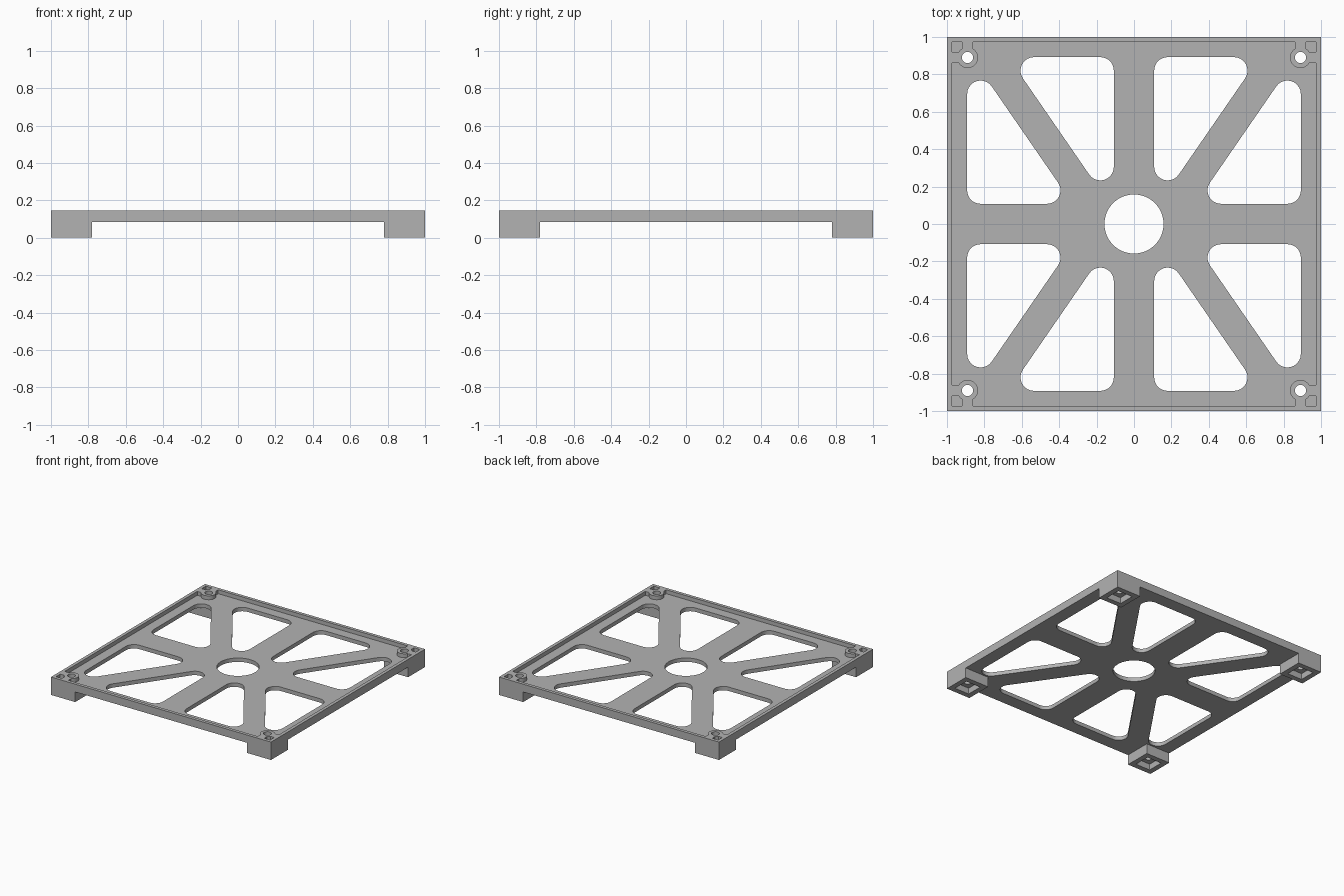
import bpy, bmesh, math
from mathutils import Vector

old = bpy.data.objects.get("Cube")
if old:
    bpy.data.objects.remove(old, do_unlink=True)

TOP, FLOOR, UNDER = 0.147, 0.115, 0.083   # rim top, tray floor, tray underside
SCREW = 0.89                              # corner screw position
MIRRORS = [(sx, sy) for sx in (1, -1) for sy in (1, -1)]

grey = bpy.data.materials.new("plain grey")
grey.use_nodes = True
grey.diffuse_color = (0.45, 0.45, 0.45, 1)
grey.node_tree.nodes["Principled BSDF"].inputs["Base Color"].default_value = grey.diffuse_color


def prism(bm, outline, z0, z1):
    """Closed solid from a counter-clockwise outline."""
    low = [bm.verts.new((x, y, z0)) for x, y in outline]
    high = [bm.verts.new((x, y, z1)) for x, y in outline]
    bm.faces.new(low[::-1])
    bm.faces.new(high)
    n = len(outline)
    for i in range(n):
        j = (i + 1) % n
        bm.faces.new((low[i], low[j], high[j], high[i]))


def rect(cx, cy, hx, hy):
    return [(cx - hx, cy - hy), (cx + hx, cy - hy), (cx + hx, cy + hy), (cx - hx, cy + hy)]


def circle(cx, cy, r, n=40):
    return [(cx + r * math.cos(2 * math.pi * i / n), cy + r * math.sin(2 * math.pi * i / n))
            for i in range(n)]


def rounded(centres, r, steps=10):
    """Outline around equal circles placed at counter-clockwise centres."""
    pts, n = [], len(centres)
    for i in range(n):
        p, c, q = (Vector(centres[(i + k) % n]) for k in (-1, 0, 1))
        a = math.atan2(*(c - p).yx) - math.pi / 2
        b = math.atan2(*(q - c).yx) - math.pi / 2
        turn = (b - a) % (2 * math.pi)
        for s in range(steps + 1):
            t = a + turn * s / steps
            pts.append((c.x + r * math.cos(t), c.y + r * math.sin(t)))
    return pts


def solid(name, pieces):
    bm = bmesh.new()
    for outline, z0, z1 in pieces:
        prism(bm, outline, z0, z1)
    mesh = bpy.data.meshes.new(name)
    bm.to_mesh(mesh)
    bm.free()
    ob = bpy.data.objects.new(name, mesh)
    bpy.context.collection.objects.link(ob)
    return ob


def cut(target, cutter):
    """Subtract the cutter and remove it."""
    cutter.hide_render = True
    mod = target.modifiers.new("cut", 'BOOLEAN')
    mod.operation, mod.solver, mod.object = 'DIFFERENCE', 'EXACT', cutter
    bpy.context.view_layer.objects.active = target
    bpy.ops.object.modifier_apply(modifier=mod.name)
    bpy.data.objects.remove(cutter, do_unlink=True)


# Block with the underside cleared to leave four corner feet
tray = solid("ventilated_tray", [(rect(0, 0, 1, 1), 0, TOP)])
cut(tray, solid("clear_x", [(rect(0, 0, 1.2, 0.78), -0.1, UNDER)]))
cut(tray, solid("clear_y", [(rect(0, 0, 0.78, 1.2), -0.1, UNDER)]))

# Recess inside the rim, leaving screw bosses and their webs standing
recess = solid("recess", [(rect(0, 0, 0.973, 0.973), FLOOR, 0.3)])
cut(recess, solid("bosses", [(circle(SCREW * sx, SCREW * sy, 0.056), 0, 0.4) for sx, sy in MIRRORS]))
cut(recess, solid("webs_x", [(rect(0.95 * sx, SCREW * sy, 0.06, 0.029), 0, 0.4) for sx, sy in MIRRORS]))
cut(recess, solid("webs_y", [(rect(SCREW * sx, 0.95 * sy, 0.029, 0.06), 0, 0.4) for sx, sy in MIRRORS]))
cut(tray, recess)

# Eight rounded triangular openings and the round centre opening
inner = [(0.18, 0.305), (0.535, 0.82), (0.18, 0.82)]
outer = [(1 - x, 1 - y) for x, y in inner]
openings = [(circle(0, 0, 0.158, 64), -0.1, 0.3)]
for sx, sy in MIRRORS:
    for tri in (inner, outer):
        pts = [(x * sx, y * sy) for x, y in tri]
        openings.append((rounded(pts if sx * sy > 0 else pts[::-1], 0.072), -0.1, 0.3))
cut(tray, solid("openings", openings))

# Square sockets under the feet, and screw holes
cut(tray, solid("sockets", [(rect(SCREW * sx, SCREW * sy, 0.067, 0.067), -0.1, 0.05) for sx, sy in MIRRORS]))
cut(tray, solid("screw_holes", [(circle(SCREW * sx, SCREW * sy, 0.03, 32), -0.1, 0.3) for sx, sy in MIRRORS]))

tray.data.materials.clear()
tray.data.materials.append(grey)
bpy.ops.object.select_all(action='DESELECT')
tray.select_set(True)
bpy.context.view_layer.objects.active = tray
bpy.ops.object.shade_smooth_by_angle(angle=math.radians(30))
